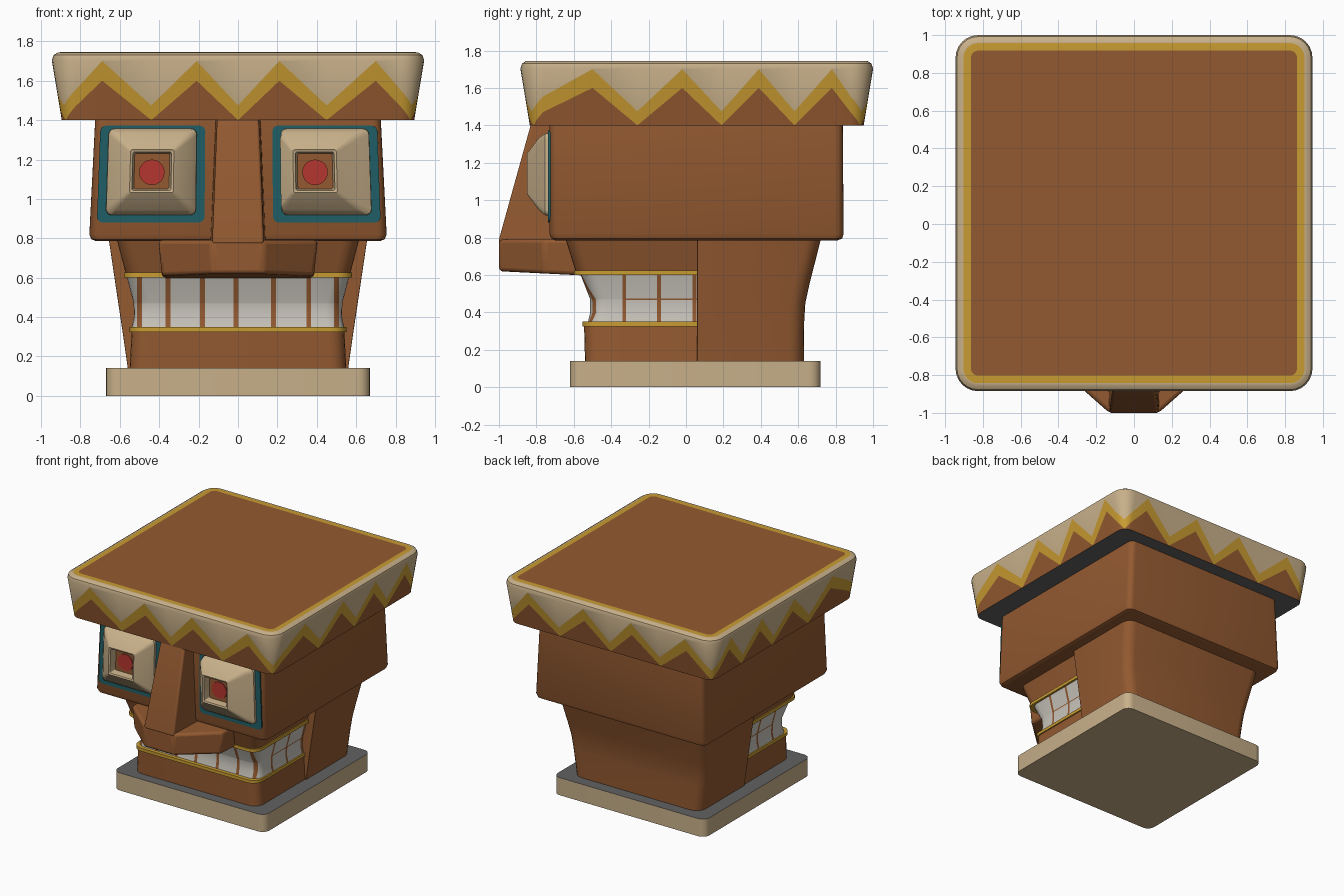
import bpy, bmesh, math
from mathutils import Vector

cube = bpy.data.objects.get("Cube")
if cube:
    bpy.data.objects.remove(cube)


def material(name, hexcode):
    m = bpy.data.materials.new(name)
    m.use_nodes = True
    rgb = [int(hexcode[i:i + 2], 16) / 255 for i in (0, 2, 4)]
    col = [((c + 0.055) / 1.055) ** 2.4 for c in rgb] + [1]
    m.diffuse_color = col
    m.node_tree.nodes["Principled BSDF"].inputs["Base Color"].default_value = col
    return m


MATS = [material("wood brown", "945A31"), material("sand", "C8B08A"),
        material("gold", "C99C32"), material("teal", "1F5F66"),
        material("red", "B5362F"), material("tooth white", "C9C5BC"),
        material("grey", "626262")]
BROWN, SAND, GOLD, TEAL, RED, WHITE, GREY = range(7)


def loft(name, rings, mats, start=BROWN, end=BROWN, edit=None, bevel=0):
    """Skin closed rings of points; mats gives one colour per band."""
    bm = bmesh.new()
    loops = [[bm.verts.new(p) for p in ring] for ring in rings]
    n = len(loops[0])
    for lo, hi, mat in zip(loops, loops[1:], mats):
        for i in range(n):
            j = (i + 1) % n
            bm.faces.new((lo[i], lo[j], hi[j], hi[i])).material_index = mat
    bm.faces.new(loops[0][::-1]).material_index = start
    bm.faces.new(loops[-1]).material_index = end
    bmesh.ops.remove_doubles(bm, verts=bm.verts, dist=0.0001)
    bmesh.ops.recalc_face_normals(bm, faces=bm.faces)
    if edit:
        edit(bm)
    mesh = bpy.data.meshes.new(name)
    bm.to_mesh(mesh)
    bm.free()
    for m in MATS:
        mesh.materials.append(m)
    mesh.shade_smooth()
    mesh.set_sharp_from_angle(angle=math.radians(32))
    ob = bpy.data.objects.new(name, mesh)
    bpy.context.collection.objects.link(ob)
    if bevel:
        mod = ob.modifiers.new("soft edges", "BEVEL")
        mod.width, mod.segments = bevel, 3
    return ob


def arc(cx, cy, r, quarter, n=5):
    return [(cx + r * math.cos(a), cy + r * math.sin(a))
            for a in (math.pi / 2 * (quarter + i / n) for i in range(n + 1))]


def rrect(x0, x1, y0, y1, r, rf=None):
    """Rounded rectangle; rf is the radius of the low-y corners."""
    f = r if rf is None else rf
    return (arc(x0 + f, y0 + f, f, 2) + arc(x1 - f, y0 + f, f, 3)
            + arc(x1 - r, y1 - r, r, 0) + arc(x0 + r, y1 - r, r, 1))


def level(z, hx, y0, y1, r, rf=None):
    return [(x, y, z) for x, y in rrect(-hx, hx, y0, y1, r, rf)]


# Plinth
loft("plinth", [level(z, 0.67, -0.62, 0.72, 0.06) for z in (0, 0.14)],
     [SAND], SAND, GREY)

# Back of the lower head
loft("lower_head", [level(z, hx, 0.06, y1, 0.08, 0.005) for z, hx, y1 in
     ((0.14, 0.56, 0.63), (0.35, 0.59, 0.632), (0.45, 0.605, 0.638),
      (0.55, 0.62, 0.66), (0.82, 0.66, 0.728))], [BROWN] * 4)


# Jaw, lips and teeth
def front_part(name, rows, mats, **kw):
    return loft(name, [level(z, hx, y0, 0.3, 0.08) for z, hx, y0 in rows], mats, **kw)


front_part("jaw", ((0.14, 0.55, -0.54), (0.33, 0.54, -0.545)), [BROWN])
front_part("lower_lip", ((0.325, 0.55, -0.553), (0.35, 0.55, -0.553)), [GOLD], start=GOLD, end=GOLD)
front_part("upper_lip", ((0.6, 0.58, -0.6), (0.625, 0.58, -0.6)), [GOLD], start=GOLD, end=GOLD)
front_part("upper_jaw", ((0.62, 0.57, -0.59), (0.81, 0.62, -0.65)), [BROWN])


def tooth_gaps(bm):
    cuts = [(0, g, 0.012) for g in (-0.5, -0.355, -0.18, -0.01, 0.18, 0.36, 0.5)]
    cuts += [(1, g, 0.01) for g in (-0.33, -0.145, 0.045)]
    for axis, g, w in cuts:
        for s in (-w, w):
            co, no = Vector(), Vector()
            co[axis], no[axis] = g + s, 1
            bmesh.ops.bisect_plane(bm, geom=bm.verts[:] + bm.edges[:] + bm.faces[:],
                                   plane_co=co, plane_no=no)
    for f in bm.faces:
        c = f.calc_center_median()
        for axis, g, w in cuts:
            outside = c.y < -0.42 if axis == 0 else abs(c.x) > 0.5
            if outside and abs(c[axis] - g) < w:
                f.material_index = BROWN
        if abs(c.x) > 0.5 and c.y > -0.33 and 0.466 < c.z < 0.474:
            f.material_index = BROWN


front_part("teeth", ((0.345, 0.54, -0.525), (0.4, 0.528, -0.512), (0.466, 0.53, -0.512),
                     (0.474, 0.531, -0.514), (0.605, 0.565, -0.565)),
           [WHITE] * 4, edit=tooth_gaps)

# Brow block
loft("brow_block", [level(z, hx, y0, y1, 0.045) for z, hx, y0, y1 in
     ((0.785, 0.72, -0.7, 0.81), (0.795, 0.745, -0.72, 0.835),
      (0.82, 0.755, -0.73, 0.843), (1.41, 0.725, -0.73, 0.838))], [BROWN] * 3)

# Nose
def nose_outline(z, hx, front):
    half = [(0.13, front), (hx, -0.76), (hx, -0.5)]
    return [(x, y, z - 0.05 * (y + 1) * (z < 0.7)) for x, y in
            half + [(-x, y) for x, y in reversed(half)]]


loft("nose_tip", [nose_outline(0.62, 0.385, -1), nose_outline(0.79, 0.405, -1)],
     [BROWN], bevel=0.02)
loft("nose_bridge", [[(-w, y, z), (w, y, z), (w + 0.01, -0.7, z), (-w - 0.01, -0.7, z)]
     for z, w, y in ((0.77, 0.13, -1), (0.79, 0.13, -1), (1.41, 0.105, -0.828))],
     [BROWN] * 2, bevel=0.012)


# Eyes
def upright(y, cx, hx, z0, z1, r):
    return [(x * (1 - 0.05 * (z - 0.9)), y, z)
            for x, z in rrect(cx - hx, cx + hx, z0, z1, r)]


for side, base, pupil in (("right", -0.443, -0.443), ("left", 0.451, 0.396)):
    loft(side + "_eye_frame", [upright(y, base, 0.273, 0.88, 1.372, 0.03)
         for y in (-0.725, -0.737)], [TEAL], TEAL, TEAL)
    mid = (base + pupil) / 2
    loft(side + "_eye", [upright(*row) for row in (
        (-0.72, base, 0.23, 0.915, 1.36, 0.03), (-0.755, base, 0.228, 0.92, 1.355, 0.03),
        (-0.785, mid, 0.205, 0.945, 1.335, 0.03), (-0.84, pupil, 0.128, 1.018, 1.262, 0.015),
        (-0.85, pupil, 0.112, 1.032, 1.25, 0.01), (-0.845, pupil, 0.1, 1.043, 1.238, 0.01),
        (-0.79, pupil, 0.09, 1.05, 1.23, 0.01))], [SAND] * 6, SAND, BROWN)
    px = pupil * 0.988
    loft(side + "_pupil", [[(px + x, y, 1.135 + z) for x, z in
         (p for q in range(4) for p in arc(0, 0, 0.065, q)[:-1])]
         for y in (-0.785, -0.798)], [RED], RED, RED)


# Headdress: columns around the rim carry a zigzag height h
FRONT = ((-0.69, 1), (-0.44, 0), (-0.21, 1), (0, 0), (0.21, 1), (0.45, 0), (0.7, 1))
SIDE = ((-0.5, 1), (-0.26, 0), (-0.02, 1), (0.19, 0), (0.39, 1), (0.58, 0), (0.78, 1))


def rim(height, grow):
    """Ring whose z is height(h) and whose outward growth is grow(z)."""
    pts = []

    def corner(sx, cy, q):
        for i in range(7):
            h = 0.35 * abs(i / 3 - 1)
            z = height(h)
            x, y = arc(0, 0, 0.07 + grow(z), q, 6)[i]
            pts.append((sx * 0.825 + x, cy + y, z))

    def edge(keys, axis, pos, sign):
        for t, h in keys:
            z = height(h)
            p = pos + sign * grow(z)
            pts.append((t, p, z) if axis == 0 else (p, t, z))

    edge(FRONT, 0, -0.835, -1)
    corner(1, -0.765, 3)
    edge(SIDE, 1, 0.895, 1)
    corner(1, 0.88, 0)
    edge(FRONT[::-1], 0, 0.95, 1)
    corner(-1, 0.88, 1)
    edge(SIDE[::-1], 1, -0.895, -1)
    corner(-1, -0.765, 2)
    return pts


def flare(z):
    return 0.05 * (z - 1.4) / 0.3


def flat(z, d):
    return rim(lambda h: z, lambda _: d)


loft("headdress", [
    flat(1.4, 0), rim(lambda h: 1.4 + 0.2 * h, flare), rim(lambda h: 1.475 + 0.225 * h, flare),
    flat(1.705, 0.05), flat(1.73, 0.042), flat(1.744, 0.02), flat(1.745, 0.008),
    flat(1.745, -0.032)],
    [BROWN, GOLD, SAND, SAND, SAND, SAND, GOLD], GREY, BROWN)
